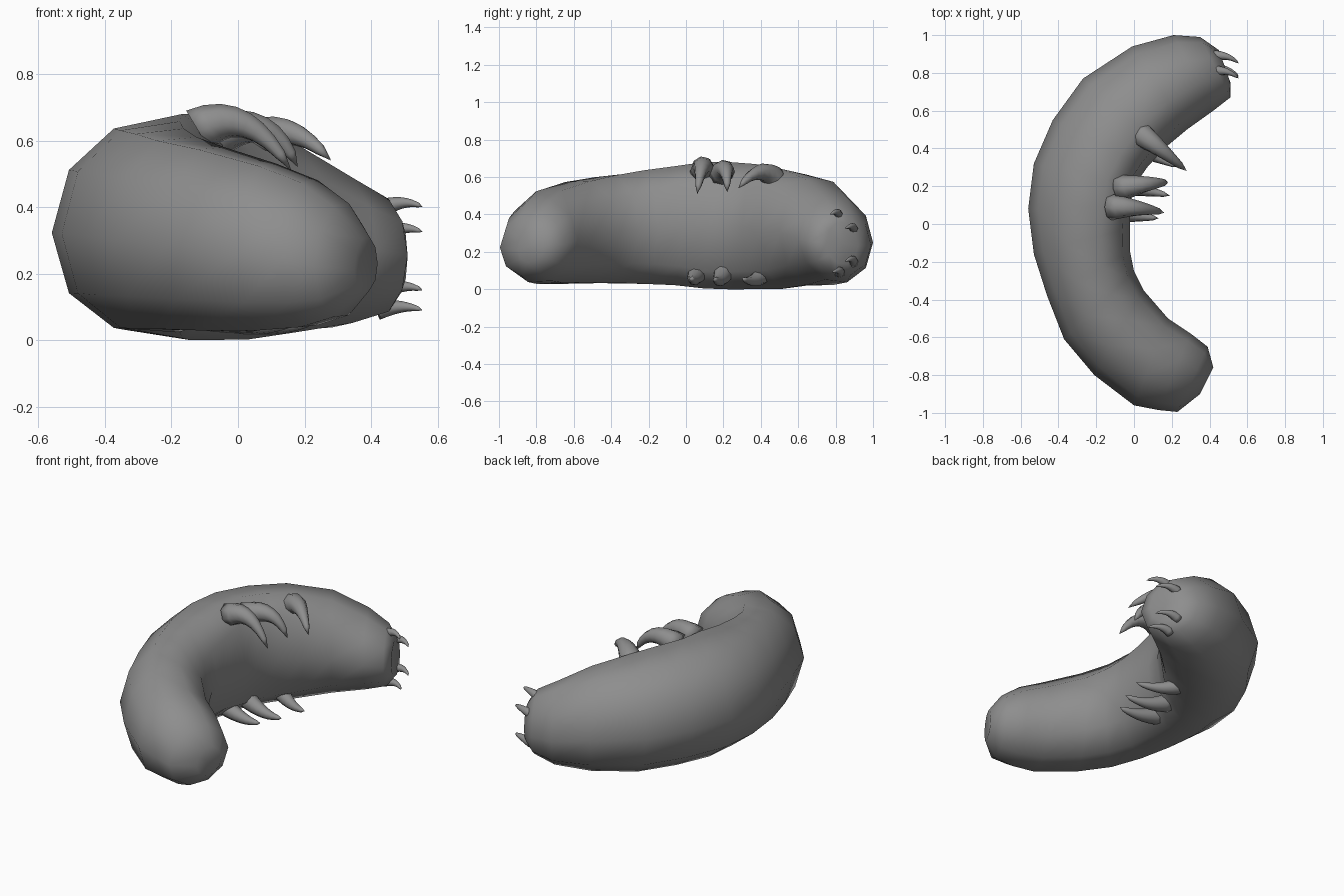
import bpy, bmesh
from math import sin, cos, pi, copysign
from mathutils import Vector

cube = bpy.data.objects.get("Cube")
if cube:
    bpy.data.objects.remove(cube, do_unlink=True)

grey = bpy.data.materials.new("grub grey")
grey.use_nodes = True
colour = (0.27, 0.27, 0.27, 1)
grey.diffuse_color = colour
grey.node_tree.nodes["Principled BSDF"].inputs["Base Color"].default_value = colour


def loft(name, rings, start, end):
    """Skin a list of point rings and close both ends to a point."""
    bm = bmesh.new()
    loops = [[bm.verts.new(p) for p in ring] for ring in rings]
    n = len(loops[0])
    for a, b in zip(loops, loops[1:]):
        for i in range(n):
            j = (i + 1) % n
            bm.faces.new((a[i], a[j], b[j], b[i]))
    for loop, tip in ((loops[0], start), (loops[-1], end)):
        v = bm.verts.new(tip)
        for i in range(n):
            bm.faces.new((loop[i], loop[(i + 1) % n], v))
    bmesh.ops.recalc_face_normals(bm, faces=bm.faces[:])
    for f in bm.faces:
        f.smooth = True
    mesh = bpy.data.meshes.new(name)
    bm.to_mesh(mesh)
    bm.free()
    mesh.materials.append(grey)
    obj = bpy.data.objects.new(name, mesh)
    bpy.context.collection.objects.link(obj)
    return obj


def section(outer, inner, low, high, square, sides=10):
    """Upright oval between an outer and inner point; square flattens the belly and rounds the back."""
    o, i = Vector((*outer, 0)), Vector((*inner, 0))
    mid, half = (o + i) / 2, (i - o) / 2
    ring = []
    for k in range(sides):
        c, s = cos(2 * pi * k / sides), sin(2 * pi * k / sides)
        z = (low + high) / 2
        if c > 0:
            c, s = c ** square, 1.05 * copysign(abs(s) ** square, s)
        else:
            s *= 0.75 + 0.3 * square
            z += 0.02 * c
        ring.append(mid + half * c + Vector((0, 0, z + (high - low) / 2 * s)))
    return ring


def claw(name, path, radius):
    """Tapered hook along a bent path."""
    a, b, c = (Vector(p) for p in path)
    rings = []
    for k in range(8):
        t = k / 8
        p = a.lerp(b, t).lerp(b.lerp(c, t), t)
        d = (b - a).lerp(c - b, t).normalized()
        u = d.cross(Vector((.3, 1, .2))).normalized()
        v = d.cross(u)
        r = radius * (1 - 0.85 * t)
        rings.append([p + r * (u * cos(q * pi / 4) + v * sin(q * pi / 4)) for q in range(8)])
    return loft(name, rings, a, c)


# Curved body: outer edge, inner edge, bottom, top, belly squareness
body = [
    ((.35, -.90), (.42, -.76), .15, .31, 1),
    ((.23, -.995), (.39, -.65), .075, .41, 1),
    ((.13, -.985), (.30, -.58), .045, .48, 1),
    ((0, -.96), (.18, -.50), .035, .53, 1),
    ((-.21, -.80), (.05, -.35), .035, .58, 1),
    ((-.37, -.61), (0, -.25), .035, .61, .95),
    ((-.46, -.38), (-.02, -.15), .03, .635, .9),
    ((-.53, -.16), (-.02, -.02), .025, .655, .8),
    ((-.56, .08), (-.02, .10), .01, .675, .66),
    ((-.53, .32), (0, .20), .005, .675, .66),
    ((-.43, .55), (.07, .30), .005, .665, .7),
    ((-.27, .77), (.16, .40), .005, .64, .78),
    ((-.01, .94), (.28, .50), .025, .585, .95),
    ((.21, 1.0), (.42, .60), .05, .49, 1.1),
    ((.35, .99), (.51, .67), .085, .425, 1.05),
    ((.45, .92), (.51, .75), .14, .36, 1),
]
loft("body", [section(*row) for row in body], (.37, -.84, .23), (.46, .83, .25))

# Three hooked legs along each edge of the belly
upper = [
    ((-.12, .09, .63), (.03, .09, .72), (.16, .06, .51)),
    ((-.08, .19, .61), (.10, .22, .70), (.18, .22, .52)),
    ((.03, .48, .58), (.14, .40, .69), (.28, .28, .54)),
]
lower = [
    ((-.14, .06, .09), (.02, .04, .03), (.13, .03, .06)),
    ((-.08, .20, .09), (.06, .18, .02), (.19, .15, .06)),
    ((-.02, .42, .09), (.10, .36, .02), (.24, .30, .06)),
]
for side, legs, radius in (("upper", upper, .07), ("lower", lower, .055)):
    for n, path in enumerate(legs, 1):
        claw(f"{side}_leg_{n}", path, radius)

# Four small mouth hooks around the dented face
for n, (y, z, bend) in enumerate([(.79, .40, .03), (.87, .33, .02),
                                  (.87, .155, .02), (.80, .10, .01)], 1):
    claw(f"mouth_hook_{n}", ((.42, y + .02, z - .01), (.50, y + .03, z + bend),
                             (.555, y - .02, z - .015 + bend / 2)), .03)
